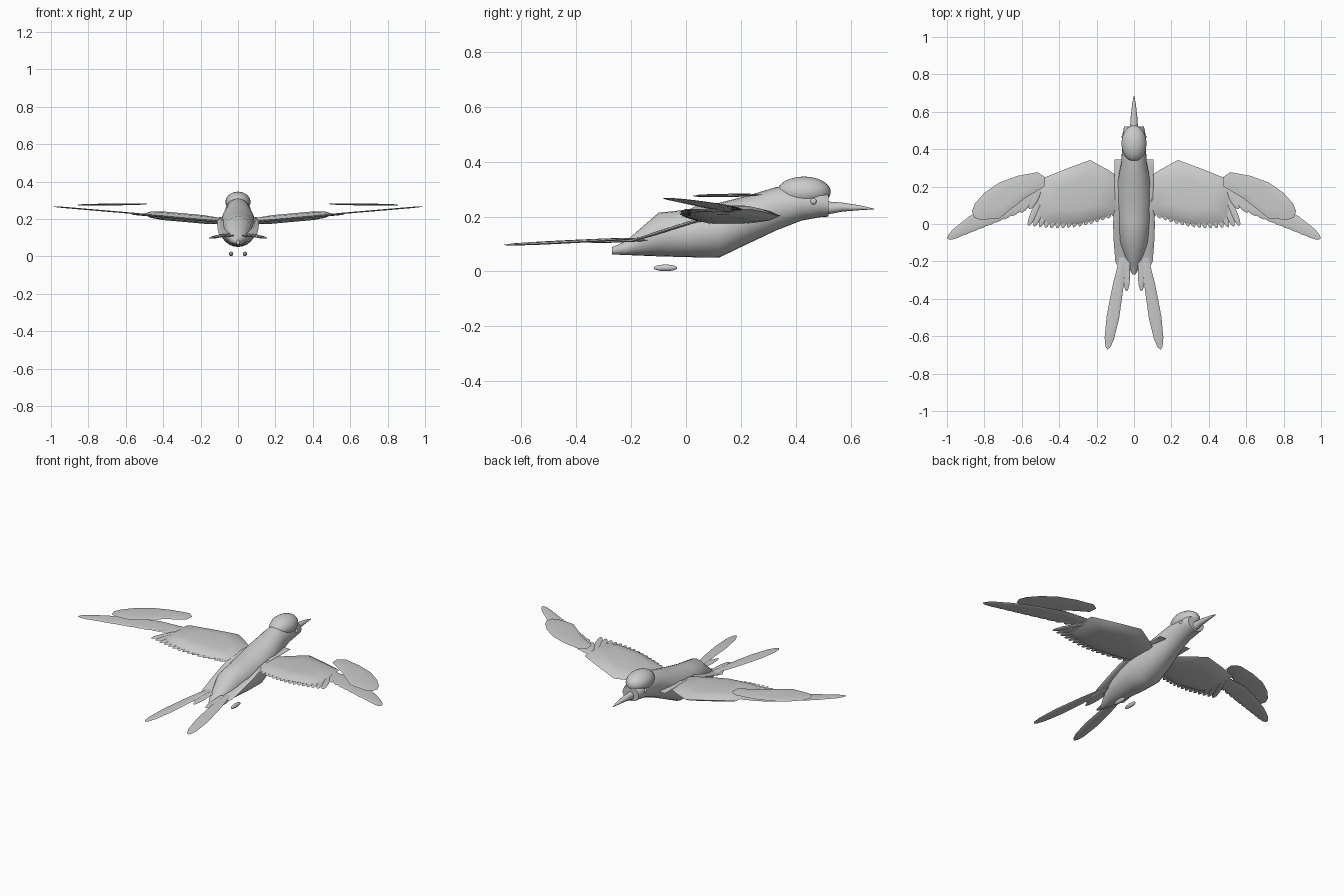
import bpy, bmesh, math
from mathutils import Vector

cube = bpy.data.objects.get("Cube")
if cube:
    bpy.data.objects.remove(cube)

grey = bpy.data.materials.new("plumage_grey")
grey.use_nodes = True
grey.diffuse_color = (0.6, 0.6, 0.6, 1)
grey.node_tree.nodes["Principled BSDF"].inputs["Base Color"].default_value = (0.6, 0.6, 0.6, 1)


def finish(name, bm, angle=40):
    bmesh.ops.recalc_face_normals(bm, faces=bm.faces)
    mesh = bpy.data.meshes.new(name)
    bm.to_mesh(mesh)
    bm.free()
    mesh.materials.append(grey)
    obj = bpy.data.objects.new(name, mesh)
    bpy.context.collection.objects.link(obj)
    bpy.ops.object.select_all(action="DESELECT")
    obj.select_set(True)
    bpy.context.view_layer.objects.active = obj
    bpy.ops.object.shade_smooth_by_angle(angle=math.radians(angle))
    return obj


def bridge(bm, a, b):
    for i in range(len(a)):
        j = (i + 1) % len(a)
        bm.faces.new((a[i], a[j], b[j], b[i]))


def loft(name, stations, sides=24):
    """Elliptical sections along y: (y, bottom, top, half width)."""
    bm = bmesh.new()
    rings = []
    for y, low, high, half in stations:
        ring = []
        for i in range(sides):
            a = math.tau * i / sides
            ring.append(bm.verts.new((half * math.cos(a), y,
                                      (low + high) / 2 + (high - low) / 2 * math.sin(a))))
        rings.append(ring)
    for a, b in zip(rings, rings[1:]):
        bridge(bm, a, b)
    bm.faces.new(rings[0])
    bm.faces.new(rings[-1])
    return finish(name, bm)


def add_leaf(bm, outline, height, thick, side):
    """Thin lens shape: a rim with a smaller raised ring above and below."""
    centre = sum((Vector(p) for p in outline), Vector((0, 0))) / len(outline)

    def ring(scale, lift):
        verts = []
        for p in outline:
            q = centre + (Vector(p) - centre) * scale
            verts.append(bm.verts.new((side * q.x, q.y, height(q.x, q.y) + lift)))
        return verts

    rim = ring(1, 0)
    for sign in (1, -1):
        middle = ring(0.82, sign * thick * 0.36)
        inner = ring(0.5, sign * thick * 0.5)
        bridge(bm, rim, middle)
        bridge(bm, middle, inner)
        bm.faces.new(inner)


def leaves(name, outlines, height, thick):
    for label, side in (("left", 1), ("right", -1)):
        bm = bmesh.new()
        for outline in outlines:
            add_leaf(bm, outline, height, thick, side)
        finish(label + "_" + name, bm)


def feather(root, tip, half):
    """Outline of a rounded blade from root to tip."""
    root, tip = Vector(root), Vector(tip)
    along = tip - root
    across = Vector((-along.y, along.x)).normalized() * half
    shape = [(0, 0.45), (0.3, 0.85), (0.65, 1), (0.88, 0.75), (0.97, 0.4)]
    one = [root + along * t + across * w for t, w in shape]
    two = [root + along * t - across * w for t, w in reversed(shape)]
    return one + [tip] + two


def mix(a, b, t):
    return Vector(a).lerp(Vector(b), t)


def ellipsoid(name, place, radii):
    bm = bmesh.new()
    bmesh.ops.create_uvsphere(bm, u_segments=24, v_segments=14, radius=1)
    bmesh.ops.scale(bm, vec=radii, verts=bm.verts)
    bmesh.ops.translate(bm, vec=place, verts=bm.verts)
    finish(name, bm)


# Body, crown and beak
loft("body", [(-0.27, 0.062, 0.088, 0.008), (-0.22, 0.06, 0.11, 0.036),
              (-0.1, 0.055, 0.214, 0.074), (0.01, 0.052, 0.226, 0.09),
              (0.12, 0.05, 0.25, 0.097), (0.22, 0.098, 0.275, 0.09),
              (0.33, 0.15, 0.308, 0.068), (0.42, 0.185, 0.315, 0.063),
              (0.49, 0.198, 0.3, 0.06), (0.52, 0.2, 0.285, 0.053)])
ellipsoid("crown", (0, 0.43, 0.29), (0.067, 0.098, 0.056))
loft("beak", [(0.5, 0.205, 0.256, 0.022), (0.57, 0.218, 0.251, 0.018),
              (0.64, 0.224, 0.24, 0.01), (0.685, 0.226, 0.229, 0.002)], 12)

# Eyes and feet
for label, side in (("left", 1), ("right", -1)):
    ellipsoid(label + "_eye", (side * 0.056, 0.465, 0.255), (0.011, 0.012, 0.012))
    ellipsoid(label + "_foot", (side * 0.037, -0.075, 0.013), (0.011, 0.043, 0.012))


# Long flank plates from shoulder to tail
def flank_height(x, y):
    return 0.205 - 0.095 * max(0, min(1, (0.1 - y) / 0.3))


leaves("flank", [[(0.04, 0.345), (0.105, 0.345), (0.105, 0.2), (0.107, 0.08),
                  (0.112, 0), (0.108, -0.1), (0.1, -0.2), (0.08, -0.24),
                  (0.03, -0.2), (0.03, 0)]], flank_height, 0.012)


# Inner wing with its trailing feathers
def wing_height(x, y):
    return 0.19 + 0.09 * (x - 0.1)


leaves("inner_wing", [[(0.06, 0.24), (0.14, 0.29), (0.235, 0.342), (0.37, 0.292),
                       (0.5, 0.24), (0.505, 0.13), (0.5, 0.04), (0.46, 0.005),
                       (0.3, 0.0), (0.18, 0.03), (0.06, 0.07)]], wing_height, 0.046)
count = 16
leaves("secondary_feathers",
       [feather(mix((0.09, 0.15), (0.48, 0.18), i / (count - 1)),
                mix((0.11, 0.04), (0.565, -0.01), i / (count - 1))
                - Vector((0, 0.035 * math.sin(math.pi * i / (count - 1)))), 0.018)
        for i in range(count)],
       lambda x, y: wing_height(x, y) - 0.006, 0.008)


# Outer wing: swept flight feathers under a broad covert
def tip_height(x, y):
    return 0.225 + 0.085 * (x - 0.5)


count = 10
leaves("primary_feathers",
       [feather(mix((0.49, 0.21), (0.62, 0.17), i / (count - 1)),
                mix((0.56, 0.08), (0.998, -0.08), i / (count - 1)),
                0.019 + 0.017 * i / (count - 1))
        for i in range(count)], tip_height, 0.007)
leaves("outer_covert", [[(0.48, 0.2), (0.475, 0.25), (0.515, 0.277), (0.62, 0.258),
                         (0.72, 0.222), (0.8, 0.166), (0.85, 0.11), (0.867, 0.07),
                         (0.855, 0.035), (0.82, 0.022), (0.72, 0.03),
                         (0.65, 0.085), (0.58, 0.14)]],
       lambda x, y: 0.28 - 0.015 * (x - 0.5), 0.01)


# Forked tail: long streamers with short feathers between
def tail_height(x, y):
    return 0.12 + 0.04 * (y + 0.2) - 0.06 * (x - 0.06)


leaves("tail_streamer", [feather((0.058, -0.17), (0.142, -0.672), 0.034)],
       tail_height, 0.01)
leaves("short_tail_feathers", [feather((0.035, -0.14), (0.04, -0.36), 0.018),
                               feather((0.06, -0.14), (0.06, -0.33), 0.02)],
       lambda x, y: tail_height(x, y) - 0.008, 0.008)
